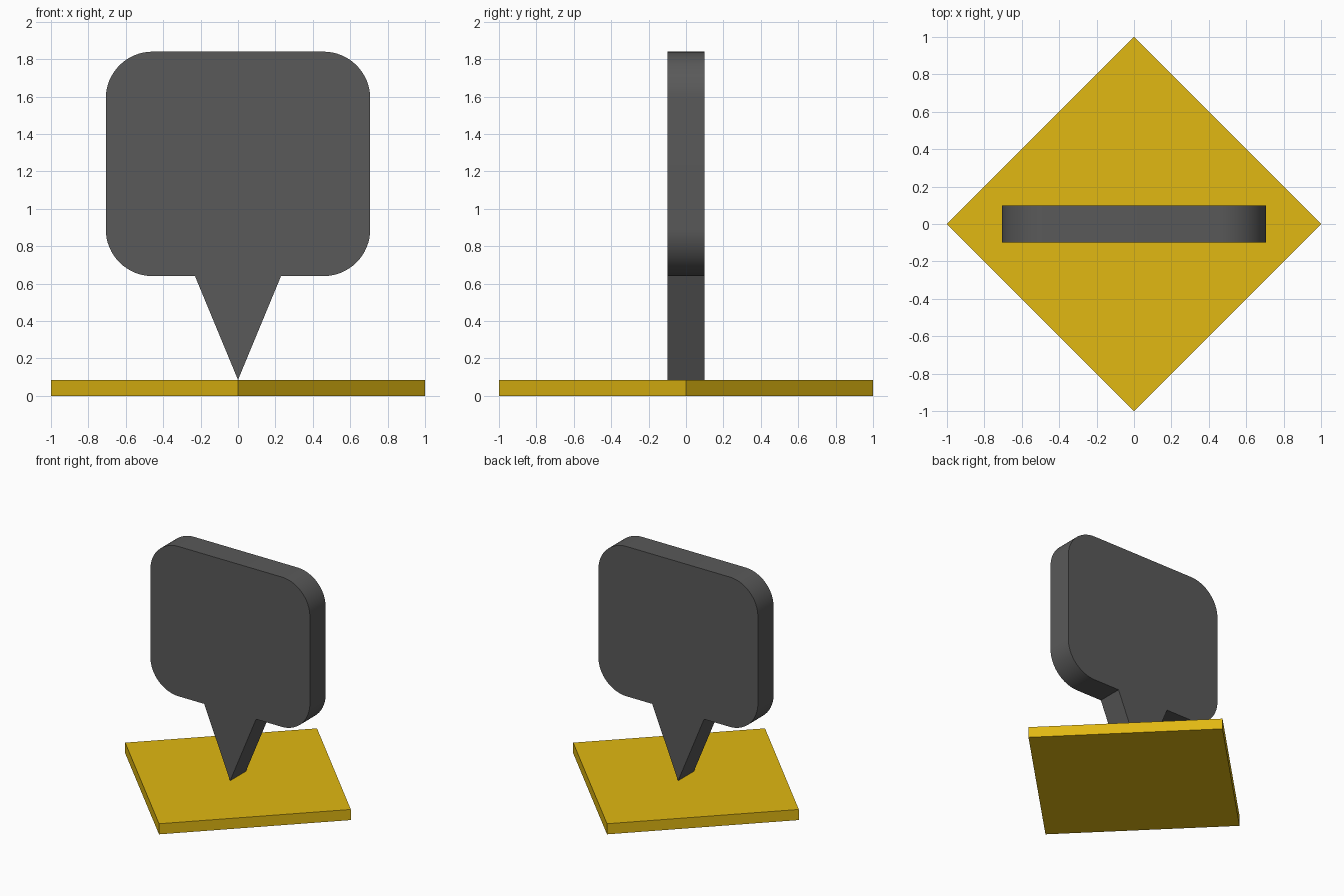
import bpy, bmesh, math

if "Cube" in bpy.data.objects:
    bpy.data.objects.remove(bpy.data.objects["Cube"])


def material(name, rgb):
    m = bpy.data.materials.new(name)
    m.diffuse_color = (*rgb, 1)
    m.use_nodes = True
    m.node_tree.nodes["Principled BSDF"].inputs["Base Color"].default_value = m.diffuse_color
    return m


def prism(name, outline, direction, mat):
    """Extrude a closed outline into a solid."""
    bm = bmesh.new()
    face = bm.faces.new([bm.verts.new(p) for p in outline])
    out = bmesh.ops.extrude_face_region(bm, geom=[face])
    moved = [v for v in out["geom"] if isinstance(v, bmesh.types.BMVert)]
    bmesh.ops.translate(bm, verts=moved, vec=direction)
    bmesh.ops.recalc_face_normals(bm, faces=bm.faces)
    mesh = bpy.data.meshes.new(name)
    bm.to_mesh(mesh)
    bm.free()
    mesh.materials.append(mat)
    obj = bpy.data.objects.new(name, mesh)
    bpy.context.collection.objects.link(obj)
    return obj


yellow = material("golden yellow", (0.75, 0.48, 0.006))
grey = material("dark grey", (0.1, 0.1, 0.1))

# Square base plate, turned 45 degrees
BASE_H = 0.085
prism("base_plate", [(1, 0, 0), (0, 1, 0), (-1, 0, 0), (0, -1, 0)],
      (0, 0, BASE_H), yellow)

# Speech bubble: rounded rectangle with a pointed tail at the bottom
HALF_W, BOTTOM, TOP, R, DEPTH = 0.707, 0.64, 1.84, 0.25, 0.2
STEPS = 16
outline = []
corners = [(HALF_W - R, BOTTOM + R, -90), (HALF_W - R, TOP - R, 0),
           (R - HALF_W, TOP - R, 90), (R - HALF_W, BOTTOM + R, 180)]
for cx, cz, start in corners:
    for i in range(STEPS + 1):
        a = math.radians(start + 90 * i / STEPS)
        outline.append((cx + R * math.cos(a), -DEPTH / 2, cz + R * math.sin(a)))
for x, z in [(-0.23, BOTTOM), (0, BASE_H), (0.23, BOTTOM)]:
    outline.append((x, -DEPTH / 2, z))
bubble = prism("speech_bubble", outline, (0, DEPTH, 0), grey)

# Smooth the rounded corners, keep the rims sharp
bpy.context.view_layer.objects.active = bubble
bubble.select_set(True)
bpy.ops.object.shade_smooth_by_angle(angle=math.radians(30))
